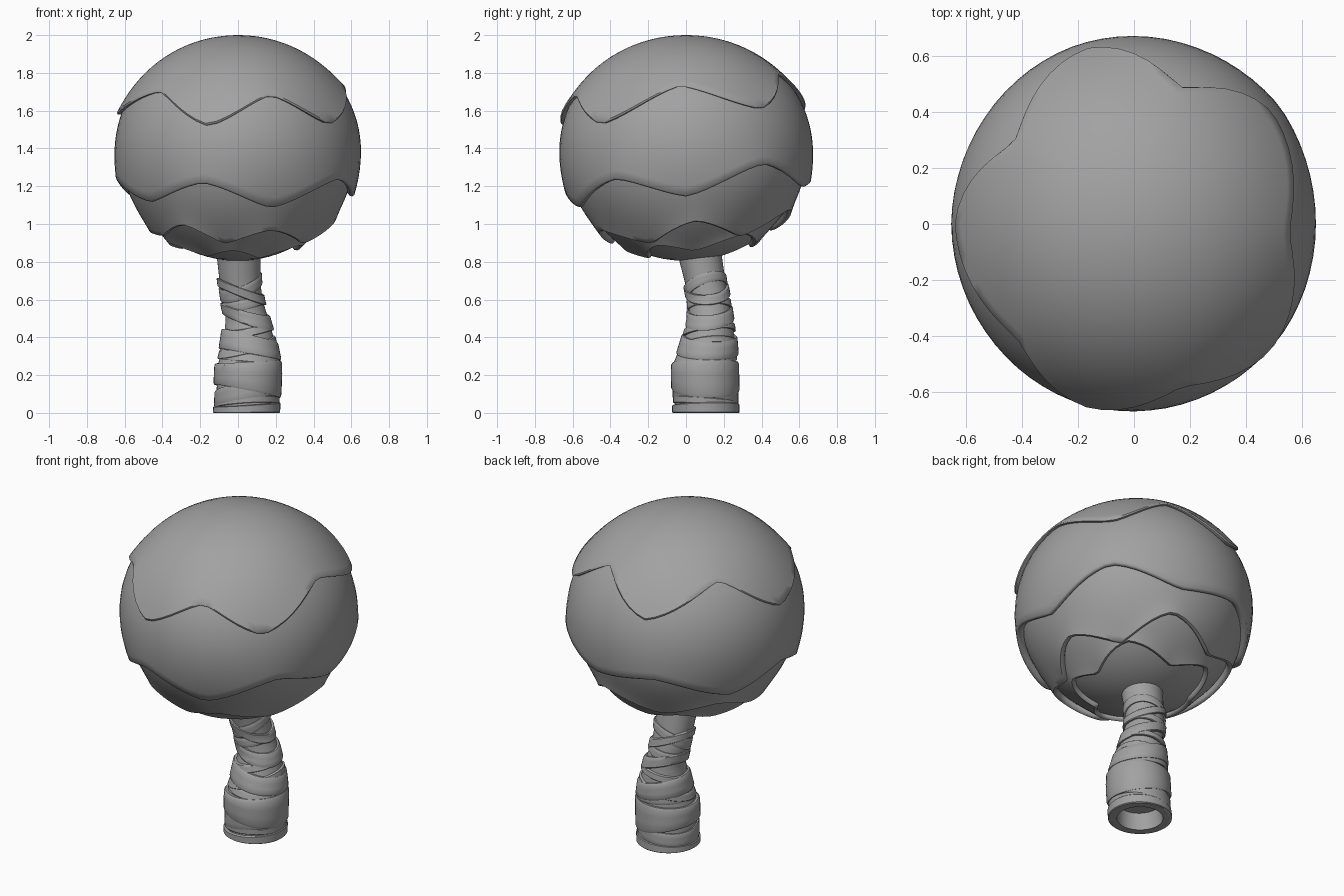
import bpy
import bmesh
from math import sin, cos, pi, radians, asin

if "Cube" in bpy.data.objects:
    bpy.data.objects.remove(bpy.data.objects["Cube"])

grey = bpy.data.materials.new("plain_grey")
grey.use_nodes = True
GREY = (0.36, 0.36, 0.36, 1)
grey.diffuse_color = GREY
grey.node_tree.nodes["Principled BSDF"].inputs["Base Color"].default_value = GREY


def lathe(name, rings, closed=False, cap_start=False, cap_end=False, angle=40):
    """Skin a list of point rings; closed joins the last ring to the first."""
    bm = bmesh.new()
    rows = [[bm.verts.new(p) for p in ring] for ring in rings]
    n = len(rows[0])
    pairs = list(zip(rows, rows[1:]))
    if closed:
        pairs.append((rows[-1], rows[0]))
    for a, b in pairs:
        for i in range(n):
            j = (i + 1) % n
            bm.faces.new((a[i], a[j], b[j], b[i]))
    if cap_start:
        bm.faces.new(rows[0])
    if cap_end:
        bm.faces.new(rows[-1])
    bmesh.ops.recalc_face_normals(bm, faces=bm.faces)
    mesh = bpy.data.meshes.new(name)
    bm.to_mesh(mesh)
    bm.free()
    mesh.materials.append(grey)
    obj = bpy.data.objects.new(name, mesh)
    bpy.context.collection.objects.link(obj)
    bpy.ops.object.select_all(action="DESELECT")
    obj.select_set(True)
    bpy.context.view_layer.objects.active = obj
    bpy.ops.object.shade_smooth_by_angle(angle=radians(angle))
    return obj


# Foliage: nested shells of one ovoid, each ending in a wavy hem
SEGMENTS = 72
MID_Z, RADIUS, UP, DOWN = 1.4, 0.648, 0.6, 0.63


def wave(keys, deg):
    """Ease between (angle, height) keys around a full turn."""
    keys = sorted(keys)
    keys = [(keys[-1][0] - 360, keys[-1][1])] + keys + [(keys[0][0] + 360, keys[0][1])]
    for (a, za), (b, zb) in zip(keys, keys[1:]):
        if a <= deg <= b:
            t = (deg - a) / (b - a)
            t = 0.5 * t + 0.5 * t * t * (3 - 2 * t)
            return za + (zb - za) * t
    return keys[0][1]


def shell_point(lat, deg, grow):
    r = RADIUS * cos(lat) + grow * cos(lat)
    height = (UP if lat > 0 else DOWN) + (grow if lat < 0 else 0)
    a = radians(deg)
    return (r * cos(a), r * sin(a) * 1.03, MID_Z + height * sin(lat))


def foliage(name, top_lat, keys, grow, flare, rows=18):
    angles = [i * 360 / SEGMENTS - 180 for i in range(SEGMENTS)]
    hems = []
    for deg in angles:
        s = wave(keys, deg) - MID_Z
        hems.append(asin(s / (UP if s > 0 else DOWN)))
    rings = []
    for k in range(rows + 1):
        t = k / rows
        rings.append([shell_point(top_lat + (h - top_lat) * t, d, grow + flare * t ** 5)
                      for d, h in zip(angles, hems)])
    # Rounded lip, turned back under the shell
    for dlat, inset in ((-0.018, 0.008), (-0.02, 0.022), (0.0, 0.045), (0.08, 0.055)):
        rings.append([shell_point(h + dlat, d, grow + flare - inset)
                      for d, h in zip(angles, hems)])
    return lathe(name, rings, cap_start=True, angle=50)


foliage("foliage_crown", radians(89), [
    (-136, 1.71), (-104, 1.53), (-73, 1.69), (-42, 1.54), (-3, 1.74), (38, 1.62),
    (70, 1.8), (105, 1.61), (146, 1.79), (180, 1.59)], 0.008, 0.02)
foliage("foliage_upper_tier", radians(50), [
    (-141, 1.13), (-107, 1.23), (-72, 1.1), (-34, 1.25), (0, 1.16), (38, 1.33),
    (74, 1.21), (110, 1.26), (150, 1.13), (180, 1.25)], 0.0, 0.018)
foliage("foliage_middle_tier", radians(0), [
    (-155, 0.94), (-126, 1.0), (-100, 0.9), (-68, 0.97), (-28, 0.9), (6, 1.02),
    (40, 0.94), (72, 1.08), (110, 0.97), (145, 1.05), (178, 0.96)], -0.022, 0.025)
foliage("foliage_lower_tier", radians(-20), [
    (-130, 0.82), (-95, 0.85), (-60, 0.81), (-22, 0.88), (8, 0.85), (45, 0.94),
    (85, 0.87), (120, 0.93), (155, 0.86), (-165, 0.89)], -0.035, 0.025)
core = [[shell_point(radians(-20 - 69 * k / 14), i * 360 / SEGMENTS, -0.035)
         for i in range(SEGMENTS)] for k in range(15)]
lathe("foliage_core", core, cap_start=True, cap_end=True)

# Trunk: (height, centre x, centre y, radius) along its lean
TRUNK = [(0, 0.045, 0.105, 0.163), (0.25, 0.055, 0.1, 0.163), (0.33, 0.058, 0.115, 0.145),
         (0.42, 0.055, 0.125, 0.128), (0.5, 0.048, 0.13, 0.112), (0.6, 0.022, 0.12, 0.107),
         (0.7, 0.01, 0.1, 0.108), (0.9, 0.0, 0.06, 0.12)]
SIDES = 40


def trunk_point(z, a, grow):
    zc = min(max(z, 0), 0.9)
    for p, q in zip(TRUNK, TRUNK[1:]):
        if p[0] <= zc <= q[0]:
            t = (zc - p[0]) / (q[0] - p[0])
            x, y, r = (u + (v - u) * t for u, v in zip(p[1:], q[1:]))
            break
    return (x + (r + grow) * cos(a), y + (r + grow) * sin(a), zc)


def trunk_ring(z, grow):
    return [trunk_point(z, i * 2 * pi / SIDES, grow) for i in range(SIDES)]


# Hollow foot below, then the outer wall up into the foliage
wall = [trunk_ring(0.1, -0.045), trunk_ring(0, -0.035)]
wall += [trunk_ring(k * 0.03, 0) for k in range(31)]
lathe("trunk", wall, cap_start=True, cap_end=True)


def wrap(name, low, high, tilt_low, tilt_high, facing, grow):
    """Raised strip whose two edges tilt, highest towards the facing angle."""
    rings = []
    for t, out in ((0, -0.02), (0, grow * 0.7), (0.08, grow), (0.36, grow), (0.64, grow),
                   (0.92, grow), (1, grow * 0.7), (1, -0.02)):
        ring = []
        for i in range(SIDES):
            a = i * 2 * pi / SIDES
            lean = cos(a - radians(facing))
            bottom, top = low + tilt_low * lean, high + tilt_high * lean
            ring.append(trunk_point(bottom + (top - bottom) * t, a, out))
        rings.append(ring)
    lathe(name, rings, closed=True)


WRAPS = [
    (0.0, 0.045, 0.0, 0.012, 20, 0.015), (0.035, 0.075, 0.02, 0.015, -60, 0.009),
    (0.115, 0.27, 0.035, -0.008, 190, 0.018), (0.06, 0.15, -0.03, -0.04, 150, 0.011),
    (0.275, 0.32, 0.015, 0.025, 160, 0.009), (0.31, 0.41, 0.03, 0.035, 190, 0.018),
    (0.33, 0.37, -0.045, -0.04, 200, 0.012), (0.42, 0.46, 0.03, 0.025, 30, 0.013),
    (0.48, 0.55, 0.045, 0.035, 160, 0.014), (0.55, 0.6, -0.03, -0.02, 190, 0.01),
    (0.62, 0.67, 0.05, 0.045, 170, 0.014), (0.64, 0.7, 0.06, 0.05, 40, 0.01)]
for number, strip in enumerate(WRAPS, 1):
    wrap(f"trunk_wrap_{number}", *strip)
